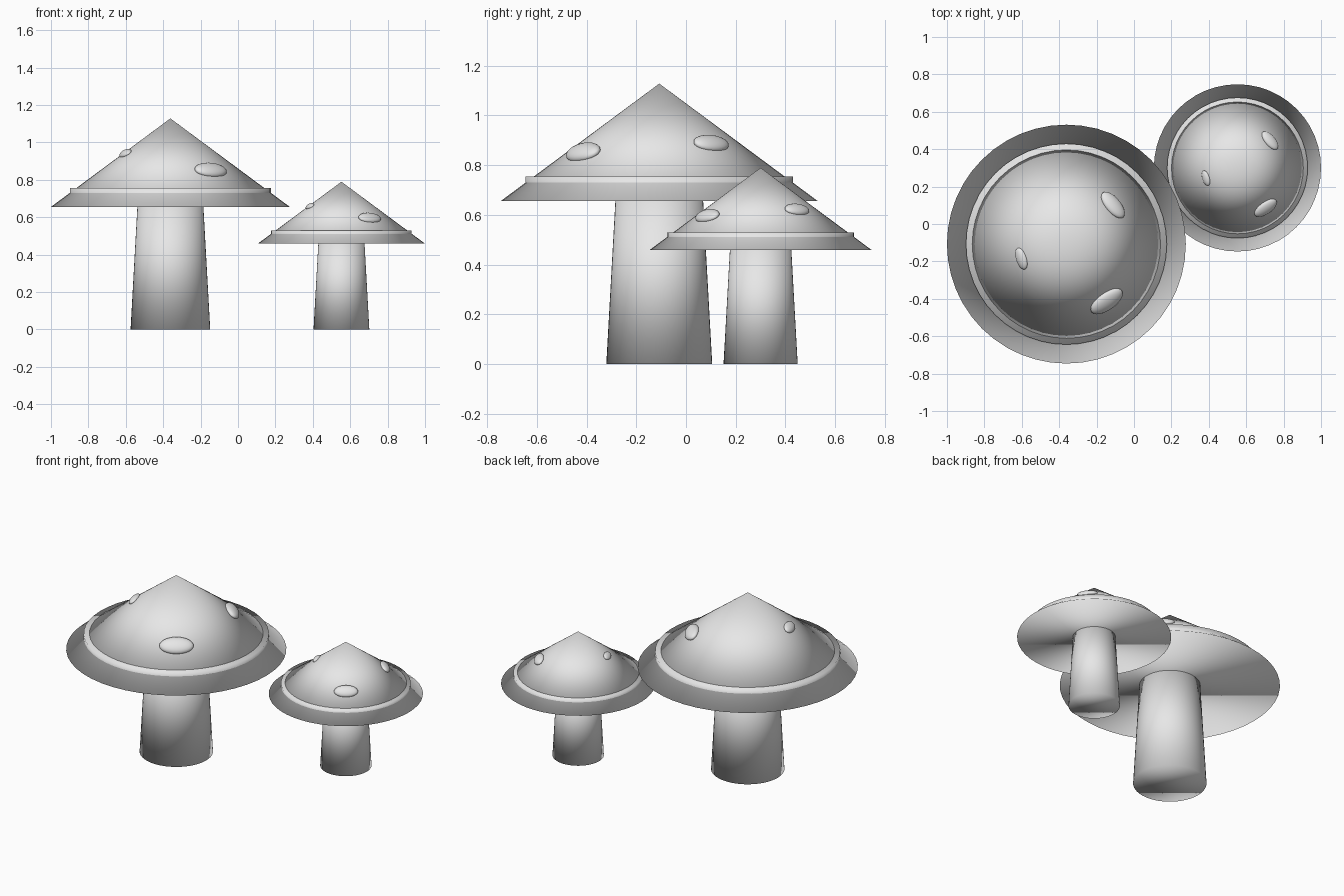
import bpy, bmesh, math
from mathutils import Matrix, Vector

if "Cube" in bpy.data.objects:
    bpy.data.objects.remove(bpy.data.objects["Cube"])

grey = bpy.data.materials.new("light_grey")
grey.diffuse_color = (0.8, 0.8, 0.8, 1)
grey.use_nodes = True
grey.node_tree.nodes["Principled BSDF"].inputs["Base Color"].default_value = grey.diffuse_color


def finish(name, bm, matrix):
    mesh = bpy.data.meshes.new(name)
    bm.transform(matrix)
    bm.to_mesh(mesh)
    bm.free()
    mesh.materials.append(grey)
    for p in mesh.polygons:      # fully smooth, including the end caps
        p.use_smooth = True
    bpy.context.collection.objects.link(bpy.data.objects.new(name, mesh))


def cone(name, r1, r2, z0, z1, base):
    bm = bmesh.new()
    bmesh.ops.create_cone(bm, cap_ends=True, segments=48, radius1=r1, radius2=r2, depth=z1 - z0)
    finish(name, bm, base @ Matrix.Translation((0, 0, (z0 + z1) / 2)))


def spot(name, angle, r, size, base):
    # flattened ellipsoid lying on the cap slope, long side around the cap
    bm = bmesh.new()
    bmesh.ops.create_uvsphere(bm, u_segments=24, v_segments=12, radius=1)
    m = (Matrix.Rotation(math.radians(angle), 4, 'Z')
         @ Matrix.Translation((r, 0, APEX - SLOPE * r))
         @ Matrix.Rotation(math.atan(SLOPE), 4, 'Y')
         @ Matrix.Diagonal((size * 0.55, size, size * 0.3, 1)))
    finish(name, bm, base @ m)


RADIUS, RIM, APEX = 0.6385, 0.655, 1.128
SLOPE = (APEX - RIM) / RADIUS
SPOTS = [(-54.8, 0.374, 0.10), (40, 0.325, 0.086), (198, 0.253, 0.06)]

# the small mushroom is the large one at 70 percent
for label, x, y, s in [("large", -0.3615, -0.1075, 1.0), ("small", 0.553, 0.30, 0.7)]:
    base = Matrix.Translation(Vector((x, y, 0))) @ Matrix.Scale(s, 4)
    cone(label + "_stem", 0.213, 0.176, 0, 0.665, base)
    cone(label + "_cap", RADIUS, 0, RIM, APEX, base)
    cone(label + "_cap_ring", 0.537, 0.537, 0.68, 0.755, base)
    for i, (a, r, size) in enumerate(SPOTS):
        spot(f"{label}_spot_{i + 1}", a, r, size, base)
